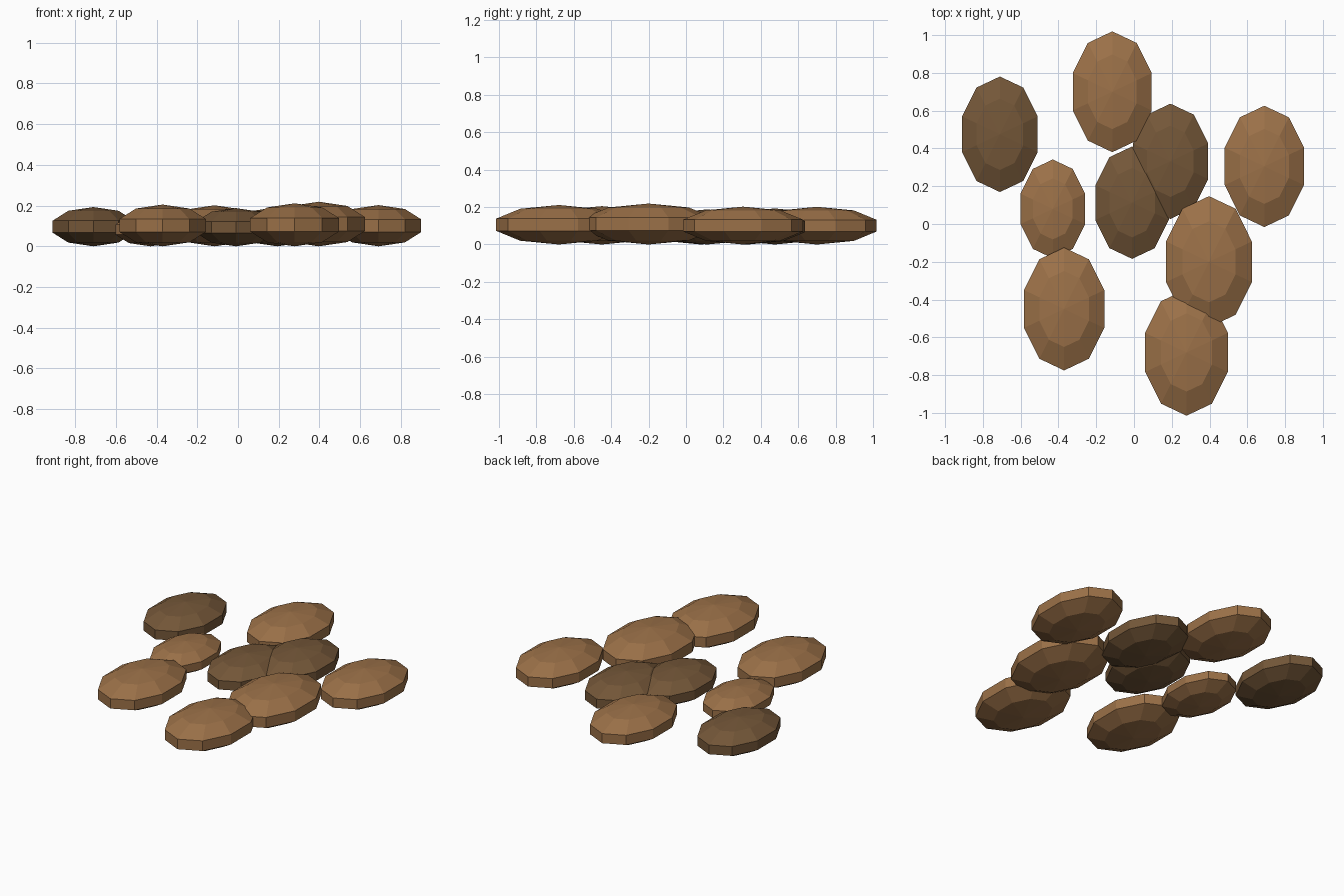
import bpy

cube = bpy.data.objects.get("Cube")
if cube:
    bpy.data.objects.remove(cube, do_unlink=True)


def make_material(name, rgb):
    mat = bpy.data.materials.new(name)
    mat.use_nodes = True
    color = (*rgb, 1.0)
    mat.diffuse_color = color
    mat.node_tree.nodes["Principled BSDF"].inputs["Base Color"].default_value = color
    return mat


light = make_material("light brown", (0.33, 0.165, 0.065))
dark = make_material("dark brown", (0.175, 0.095, 0.04))

LENGTH, HEIGHT = 1.455, 0.436   # pebble proportions relative to its x radius


def pebble(name, x, y, radius, mat):
    """Flattened, faceted oval stone resting on the ground."""
    rz = radius * HEIGHT
    bpy.ops.mesh.primitive_uv_sphere_add(segments=10, ring_count=5, radius=1)
    obj = bpy.context.object
    obj.name = name
    obj.data.name = name
    obj.location = (x, y, rz)
    obj.scale = (radius, radius * LENGTH, rz)
    obj.data.materials.append(mat)
    bpy.ops.object.shade_flat()


# Scattered group of stones
pebble("back_pebble", -0.115, 0.70, 0.231, light)
pebble("back_right_pebble", -0.71, 0.475, 0.221, dark)
pebble("small_right_pebble", -0.43, 0.08, 0.189, light)
pebble("front_right_pebble", -0.37, -0.45, 0.235, light)
pebble("center_pebble", -0.01, 0.113, 0.215, dark)
pebble("center_left_pebble", 0.193, 0.332, 0.2205, dark)
pebble("left_pebble", 0.69, 0.305, 0.232, light)
pebble("large_left_pebble", 0.397, -0.20, 0.251, light)
pebble("front_pebble", 0.278, -0.68, 0.242, light)
